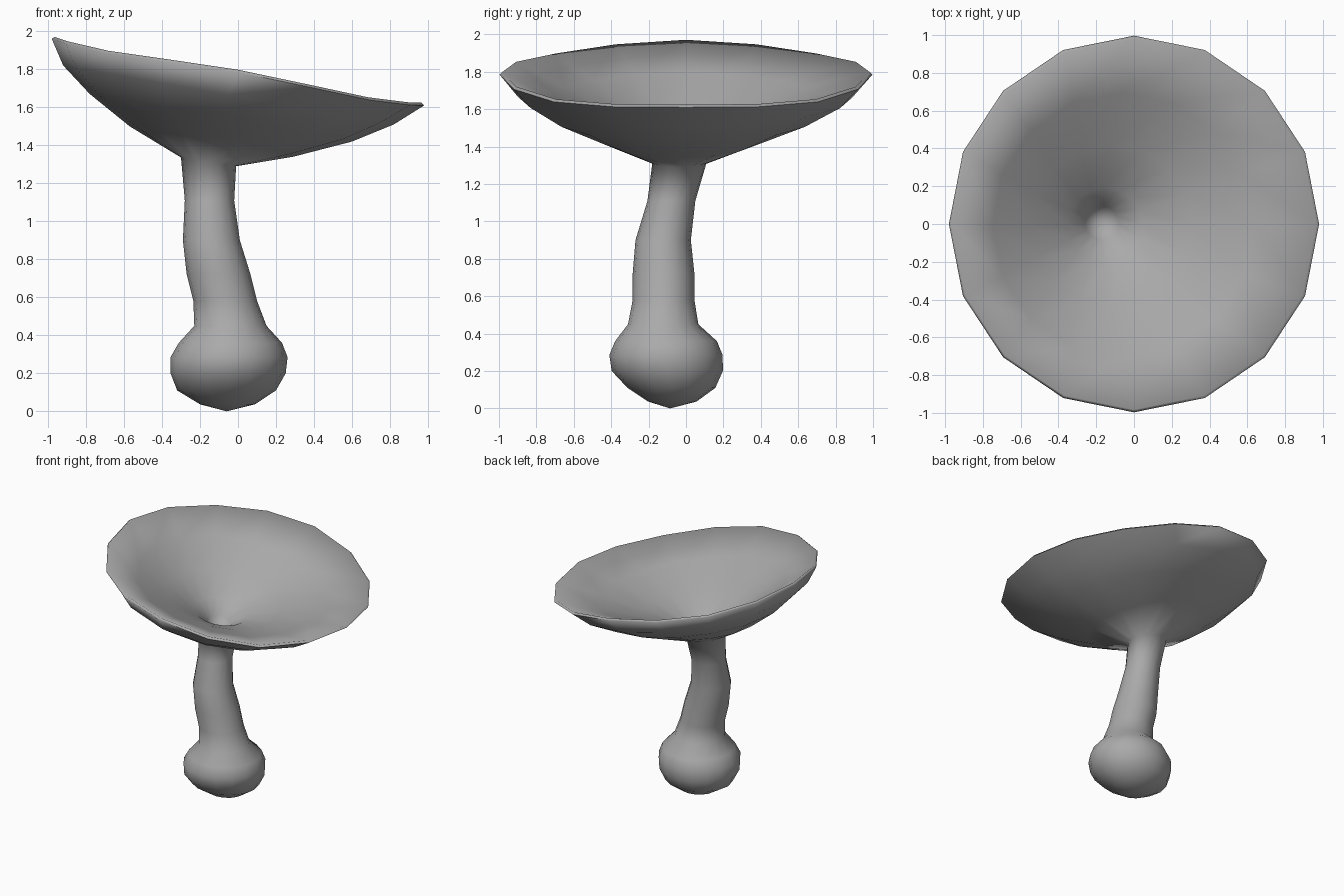
import bpy, bmesh, math

cube = bpy.data.objects.get("Cube")
if cube:
    bpy.data.objects.remove(cube, do_unlink=True)

SIDES = 16

grey = bpy.data.materials.new("mushroom_grey")
grey.use_nodes = True
COLOUR = (0.4, 0.4, 0.4, 1)
grey.diffuse_color = COLOUR
grey.node_tree.nodes["Principled BSDF"].inputs["Base Color"].default_value = COLOUR


def ring(bm, cx, cy, rx, ry, z, drop=0, lift=0, wave=0):
    """Ring of vertices tilted down toward +x, lifted at front and back."""
    verts = []
    for i in range(SIDES):
        a = math.tau * i / SIDES
        c = math.cos(a)
        h = z - drop * c + (1 - c * c) * (lift - wave * c * c)
        verts.append(bm.verts.new((cx + rx * c, cy + ry * math.sin(a), h)))
    return verts


def loft(bm, rings, bottom, tip):
    """Skin the rings in order and close both ends with a fan."""
    start, end = bm.verts.new(bottom), bm.verts.new(tip)
    for i in range(SIDES):
        j = (i + 1) % SIDES
        bm.faces.new((start, rings[0][j], rings[0][i]))
        bm.faces.new((end, rings[-1][i], rings[-1][j]))
        for a, b in zip(rings, rings[1:]):
            bm.faces.new((a[i], a[j], b[j], b[i]))


# Bulb and bending stem: centre x, centre y, radius x, radius y, height
stem = [
    (-0.055, -0.073, 0.145, 0.13, 0.037),
    (-0.06, -0.078, 0.26, 0.235, 0.11),
    (-0.052, -0.1, 0.303, 0.297, 0.2),
    (-0.047, -0.107, 0.308, 0.303, 0.285),
    (-0.04, -0.107, 0.272, 0.272, 0.36),
    (-0.04, -0.122, 0.19, 0.188, 0.45),
    (-0.067, -0.12, 0.168, 0.165, 0.58),
    (-0.102, -0.12, 0.168, 0.165, 0.72),
    (-0.14, -0.122, 0.15, 0.148, 0.9),
    (-0.15, -0.078, 0.13, 0.128, 1.11),
]
# Underside of the cap, widening to the rim: adds tilt, lift and wave
underside = [
    (-0.155, -0.035, 0.145, 0.145, 1.313, 0.023),
    (-0.14, -0.025, 0.43, 0.455, 1.42, 0.08, 0.03),
    (-0.09, -0.015, 0.69, 0.705, 1.545, 0.125, 0.01),
    (-0.05, -0.003, 0.87, 0.895, 1.665, 0.155),
    (0, 0, 0.98, 0.997, 1.785, 0.175, 0, 0.09),
]
# Rim lip and trumpet-shaped interior, narrowing into a deep pit
inside = [
    (0, 0, 0.966, 0.983, 1.798, 0.173, 0, 0.09),
    (-0.06, -0.005, 0.69, 0.7, 1.675, 0.125, 0, 0.04),
    (-0.12, -0.01, 0.43, 0.43, 1.555, 0.08),
    (-0.155, -0.005, 0.2, 0.2, 1.44, 0.035),
    (-0.17, 0.005, 0.09, 0.09, 1.35, 0.015),
]

bm = bmesh.new()
rings = [ring(bm, *row) for row in stem + underside + inside]
loft(bm, rings, (-0.06, -0.085, 0), (-0.18, 0.02, 1.2))
bmesh.ops.recalc_face_normals(bm, faces=bm.faces)
mesh = bpy.data.meshes.new("mushroom_cap_and_stem")
bm.to_mesh(mesh)
bm.free()
mesh.materials.append(grey)

body = bpy.data.objects.new("mushroom_cap_and_stem", mesh)
bpy.context.collection.objects.link(body)
bpy.ops.object.select_all(action="DESELECT")
body.select_set(True)
bpy.context.view_layer.objects.active = body
bpy.ops.object.shade_smooth_by_angle(angle=math.radians(85))
